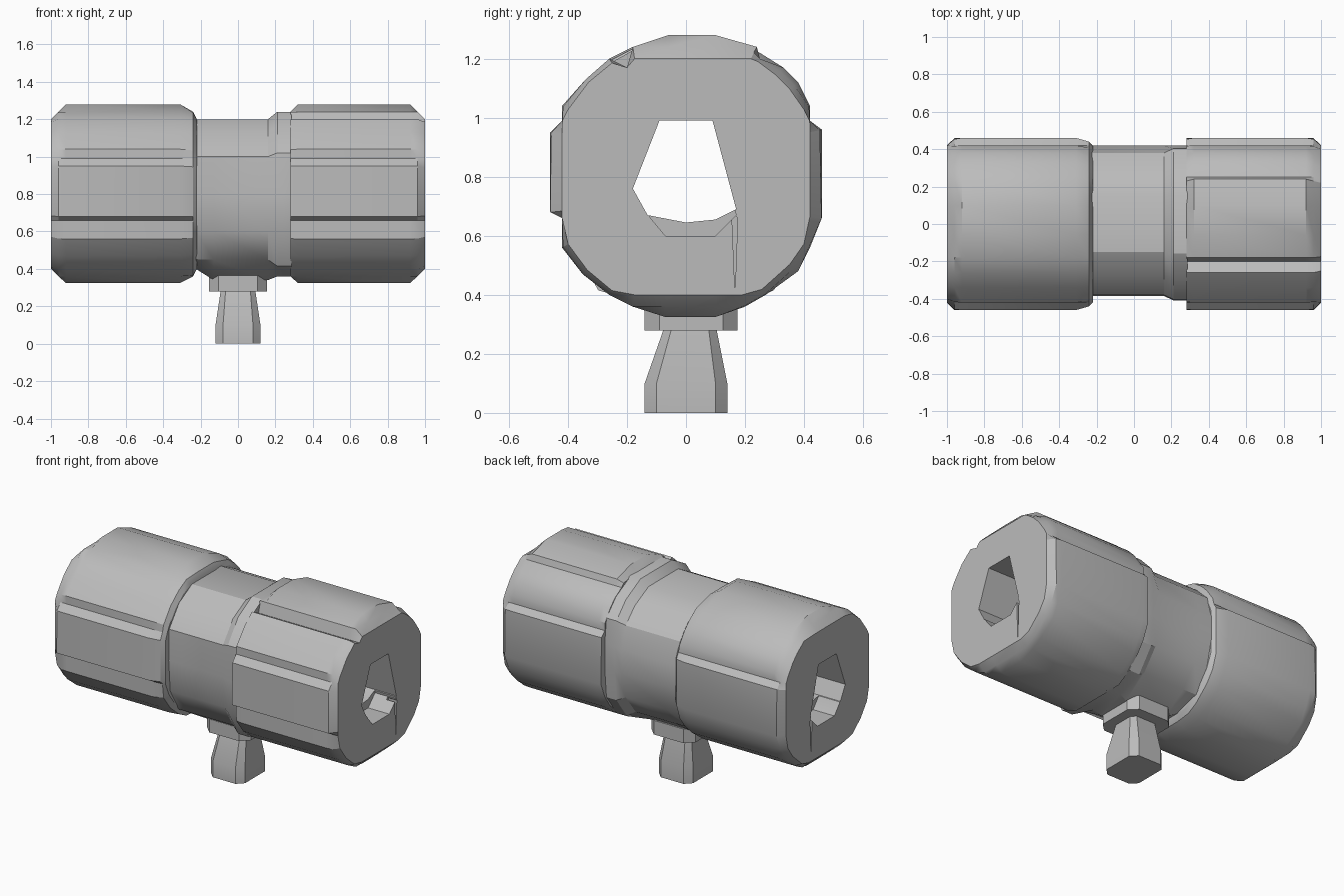
import bpy, bmesh, math

old = bpy.data.objects.get("Cube")
if old:
    bpy.data.objects.remove(old, do_unlink=True)

grey = bpy.data.materials.new("mid_grey")
grey.use_nodes = True
GREY = (0.5, 0.5, 0.5, 1)
grey.diffuse_color = GREY
grey.node_tree.nodes["Principled BSDF"].inputs["Base Color"].default_value = GREY

AXIS = 0.8  # height of the barrel axis


def loft(name, loops):
    """Skin a closed solid through matching loops of 3D points."""
    bm = bmesh.new()
    rings = [[bm.verts.new(p) for p in loop] for loop in loops]
    n = len(rings[0])
    for a, b in zip(rings, rings[1:]):
        for i in range(n):
            j = (i + 1) % n
            bm.faces.new((a[i], a[j], b[j], b[i]))
    bm.faces.new(rings[0][::-1])
    bm.faces.new(rings[-1])
    bmesh.ops.remove_doubles(bm, verts=bm.verts, dist=0.0005)
    bmesh.ops.recalc_face_normals(bm, faces=bm.faces)
    mesh = bpy.data.meshes.new(name)
    bm.to_mesh(mesh)
    bm.free()
    mesh.materials.append(grey)
    obj = bpy.data.objects.new(name, mesh)
    bpy.context.collection.objects.link(obj)
    return obj


def limited(profile, x, ymax=9, zmax=9, rmax=9):
    """Place a (y, height) profile at x, trimmed by width, height and radius."""
    loop = []
    for y, z in profile:
        h = z - AXIS
        k = min(1, rmax / math.hypot(y, h))
        y, h = y * k, h * k
        loop.append((x, max(-ymax, min(ymax, y)), AXIS + max(-zmax, min(zmax, h))))
    return loop


def prism(name, profile, x0, x1):
    return loft(name, [limited(profile, x0), limited(profile, x1)])


def chamfered(z, x0, x1, y0, y1, c):
    return [(x0 + c, y0, z), (x1 - c, y0, z), (x1, y0 + c, z), (x1, y1 - c, z),
            (x1 - c, y1, z), (x0 + c, y1, z), (x0, y1 - c, z), (x0, y0 + c, z)]


def finish(obj, cutters=()):
    """Bore the part, then smooth the gentle edges."""
    bpy.ops.object.select_all(action='DESELECT')
    obj.select_set(True)
    bpy.context.view_layer.objects.active = obj
    for cutter in cutters:
        mod = obj.modifiers.new("bore", 'BOOLEAN')
        mod.operation = 'DIFFERENCE'
        mod.solver = 'EXACT'
        mod.object = cutter
        bpy.ops.object.modifier_apply(modifier=mod.name)
    bpy.ops.object.shade_smooth_by_angle(angle=math.radians(28))


# Barrel profiles: side panels stand proud, one barrel has grooves on top
front_side = [(-.26, 1.2), (-.34, 1.13), (-.42, 1.04), (-.42, .99), (-.46, .95), (-.46, .68),
              (-.42, .66), (-.42, .56), (-.35, .47), (-.26, .4), (-.18, .36), (-.07, .325)]
back_side = [(.1, .325), (.2, .36), (.27, .4), (.38, .48), (.42, .56), (.46, .66),
             (.46, .96), (.42, .99), (.42, 1.04), (.38, 1.12), (.33, 1.17)]
plain = front_side + back_side + [(.25, 1.22), (.1, 1.28), (-.06, 1.28), (-.18, 1.24)]
grooved = front_side + back_side + [(.25, 1.2), (.24, 1.24), (.1, 1.28), (-.06, 1.28),
                                    (-.18, 1.24), (-.2, 1.17)]

right_barrel = loft("right_barrel", [
    limited(plain, -1, .42, .4, .46), limited(plain, -.96, .46, .44, .48),
    limited(plain, -.92), limited(plain, -.31),
    limited(plain, -.24, .44, .44, .47), limited(plain, -.22, .42, .4, .44)])

left_barrel = loft("left_barrel", [
    limited(grooved, .28, .46, .44, .48), limited(grooved, .32), limited(grooved, .92),
    limited(grooved, .96, .46, .44, .48), limited(grooved, 1, .42, .4, .46)])

# Narrower waist between the barrels, flaring into a collar
waist_profile = [(-.15, 1.2), (-.28, 1.13), (-.38, 1.0), (-.385, .8), (-.37, .6), (-.28, .45),
                 (-.1, .34), (.12, .34), (.28, .45), (.38, .58), (.42, .75), (.42, .9),
                 (.38, 1.04), (.29, 1.13), (.15, 1.2)]
collar_profile = [(y * 1.06, AXIS + (z - AXIS) * 1.1) for y, z in waist_profile]
waist = loft("waist", [
    limited(waist_profile, -.225, 9, .4), limited(waist_profile, -.13),
    limited(waist_profile, .16), limited(collar_profile, .21, .42, .44),
    limited(collar_profile, .285, .42, .44)])

# Hollow bore with a deeper mouth and a thin slit at each end
bore_profile = [(-.09, .99), (-.18, .76), (-.13, .67), (0, .645), (.1, .655), (.17, .69), (.09, .99)]
mouth_profile = [(-.09, .98), (-.17, .76), (-.12, .66), (-.07, .6), (.1, .6), (.17, .67), (.09, .98)]
slit_profile = [(.155, .68), (.166, .405), (.175, .66)]
bore = prism("bore_cutter", bore_profile, -1.2, 1.2)
cutters = [bore]
for side in (-1, 1):
    cutters.append(prism("mouth_cutter", mouth_profile, side * .85, side * 1.1))
    cutters.append(prism("slit_cutter", slit_profile, side * .94, side * 1.1))

finish(right_barrel, cutters[:3])
finish(left_barrel, [bore] + cutters[3:])
finish(waist, [bore])
for cutter in cutters:
    bpy.data.objects.remove(cutter, do_unlink=True)

# Mounting ring and flared peg underneath
ring = loft("mount_ring", [chamfered(.28, -.155, .155, -.14, .175, .05),
                           chamfered(.37, -.155, .155, -.14, .175, .05)])
peg = loft("peg", [chamfered(0, -.12, .12, -.14, .14, .04),
                   chamfered(.1, -.12, .12, -.14, .14, .04),
                   chamfered(.3, -.09, .09, -.07, .1, .025)])
finish(ring)
finish(peg)
